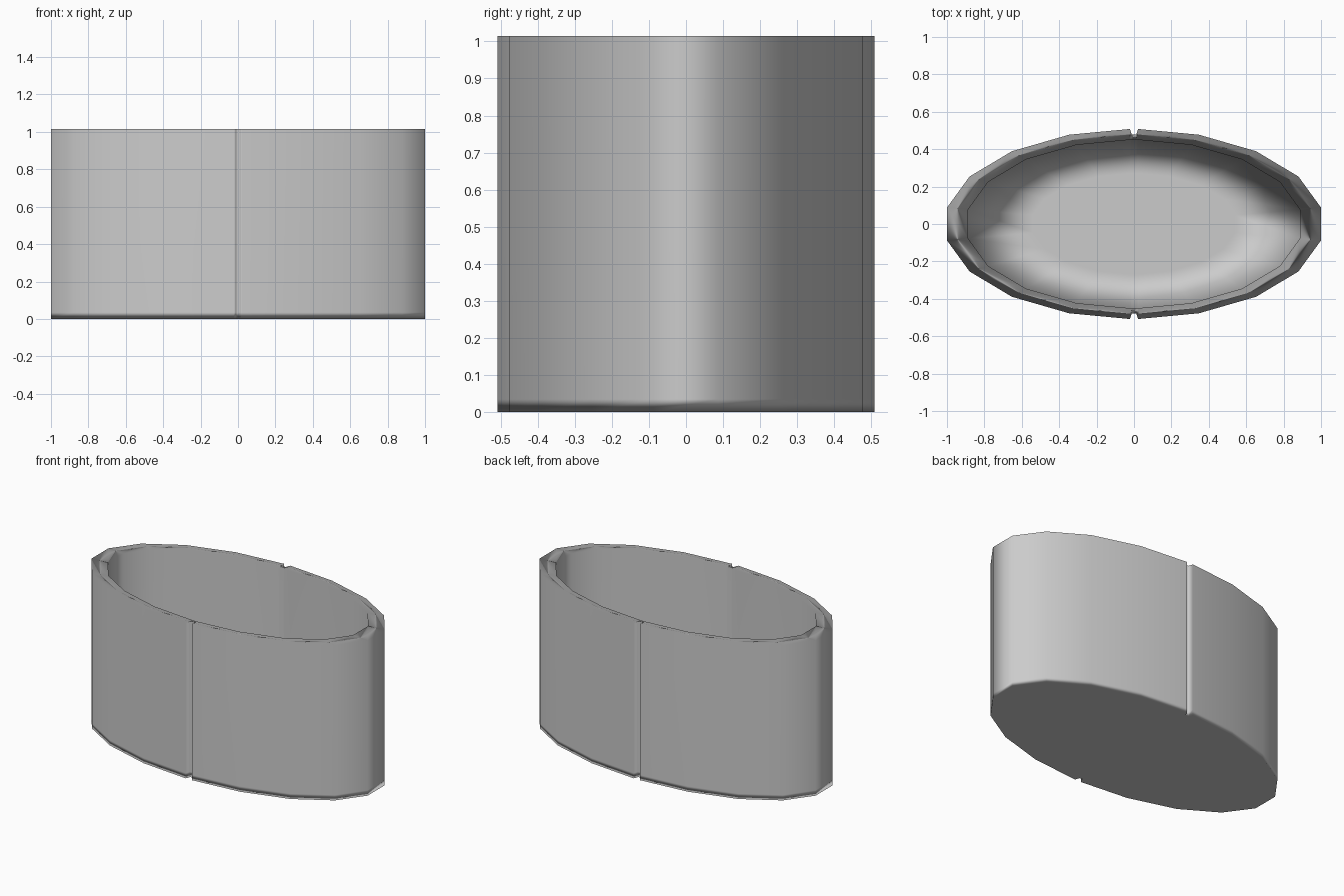
import bpy
import bmesh
from math import sin, cos, radians

cube = bpy.data.objects.get("Cube")
if cube:
    bpy.data.objects.remove(cube, do_unlink=True)

HEIGHT = 1.015
FLOOR = 0.04

grey = bpy.data.materials.new("plain grey")
grey.use_nodes = True
colour = (0.6, 0.6, 0.6, 1)
grey.diffuse_color = colour
grey.node_tree.nodes["Principled BSDF"].inputs["Base Color"].default_value = colour


def outline(rx, ry, notch):
    """Eighteen-sided oval, with a notch of the given depth front and back."""
    half = [(rx * cos(radians(a)), ry * sin(radians(a))) for a in range(10, 90, 20)]
    half += [(0.022, ry), (0.012, ry - notch)]
    half += [(-x, y) for x, y in reversed(half)]
    return half + [(-x, -y) for x, y in half]


outer = outline(1.015, 0.508, 0.03)
inner = outline(0.9, 0.45, 0)
centre = outline(0.55, 0.27, 0)

# Rings run from the underside, up the outside, over the rim, down to the floor
bm = bmesh.new()
sections = [(outer, 0), (outer, 0.035), (outer, HEIGHT),
            (inner, HEIGHT), (inner, FLOOR), (centre, FLOOR)]
rings = [[bm.verts.new((x, y, z)) for x, y in pts] for pts, z in sections]
for low, high in zip(rings, rings[1:]):
    for i in range(len(low)):
        j = (i + 1) % len(low)
        bm.faces.new((low[i], low[j], high[j], high[i]))
bm.faces.new(rings[0][::-1])
bm.faces.new(rings[-1])
for face in bm.faces:
    face.smooth = True

mesh = bpy.data.meshes.new("oval_container")
bm.to_mesh(mesh)
bm.free()
mesh.materials.append(grey)
container = bpy.data.objects.new("oval_container", mesh)
bpy.context.collection.objects.link(container)

# Large walls keep even shading while the narrow rim and foot blend into them
soft = container.modifiers.new("soft_edges", "WEIGHTED_NORMAL")
soft.weight = 80
